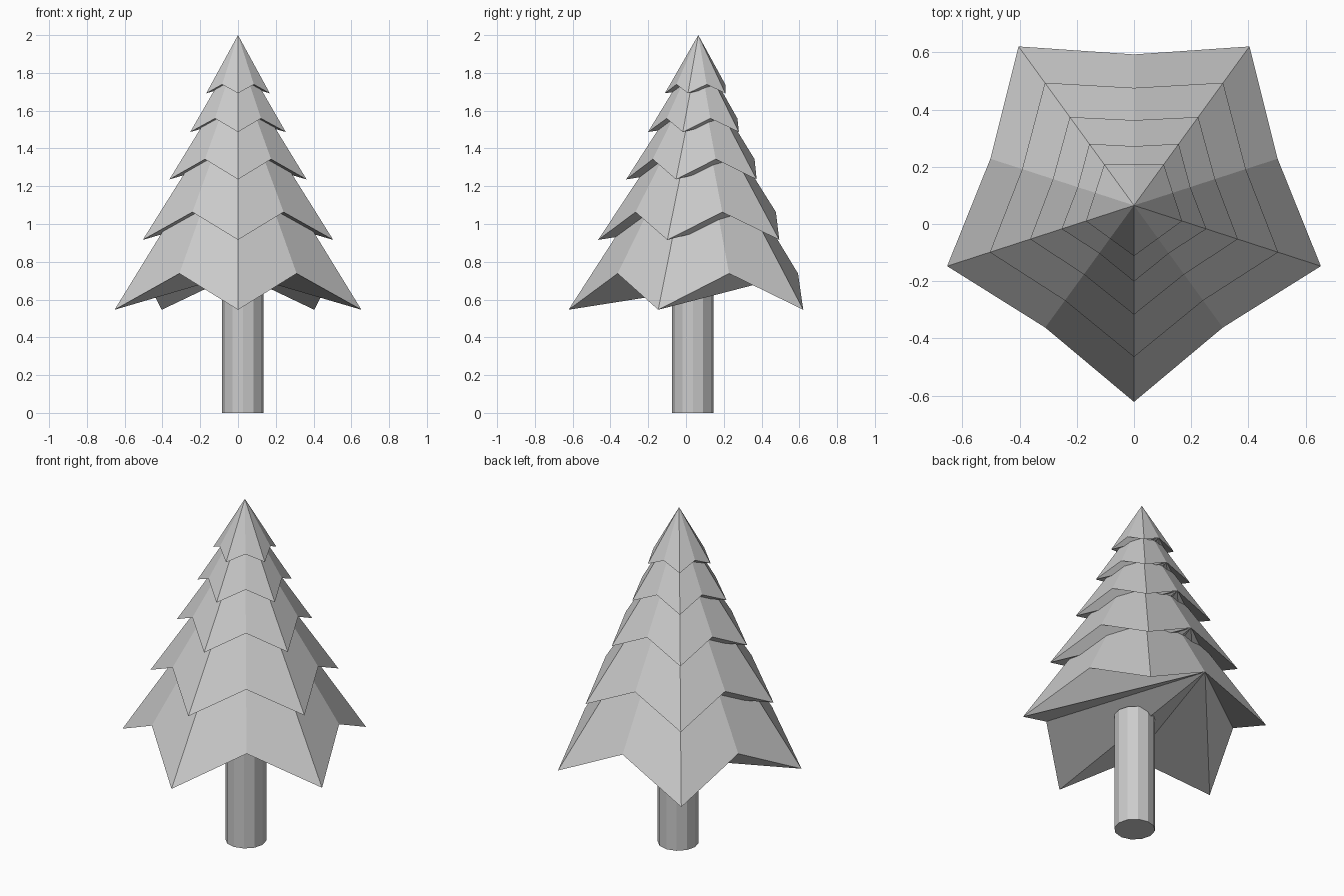
import bpy, bmesh, math

if "Cube" in bpy.data.objects:
    bpy.data.objects.remove(bpy.data.objects["Cube"])

CY = 0.065  # foliage axis
# per tier: tip radius, tip z, valley radius, valley z, apex z
TIERS = [(0.687, 0.546, 0.528, 0.738, 1.61),
         (0.53, 0.916, 0.411, 1.063, 1.72),
         (0.382, 1.236, 0.298, 1.343, 1.83),
         (0.266, 1.487, 0.207, 1.559, 1.925),
         (0.177, 1.692, 0.143, 1.739, 2.0)]


def skirt(name, tr, tz, vr, vz, top):
    """Five-pointed drooping cone, closed underneath from the back valley."""
    bm = bmesh.new()
    ring = []
    for i in range(10):
        a = math.pi / 2 + i * math.pi / 5
        r, z = (vr, vz) if i % 2 == 0 else (tr, tz)
        ring.append(bm.verts.new((r * math.cos(a), CY + r * math.sin(a), z)))
    apex = bm.verts.new((0, CY, top))
    for i in range(10):
        bm.faces.new((ring[i], ring[(i + 1) % 10], apex))
    for i in range(1, 9):
        bm.faces.new((ring[0], ring[i + 1], ring[i]))
    me = bpy.data.meshes.new(name)
    bm.to_mesh(me)
    bm.free()
    bpy.context.collection.objects.link(bpy.data.objects.new(name, me))


# foliage tiers, bottom to top
for n, tier in enumerate(TIERS, 1):
    skirt(f"foliage_tier_{n}", *tier)

# trunk: slightly off-centre twelve-sided post
bpy.ops.mesh.primitive_cylinder_add(vertices=12, radius=0.11, depth=0.70,
                                    location=(0.026, 0.036, 0.35))
bpy.context.object.name = "trunk"
